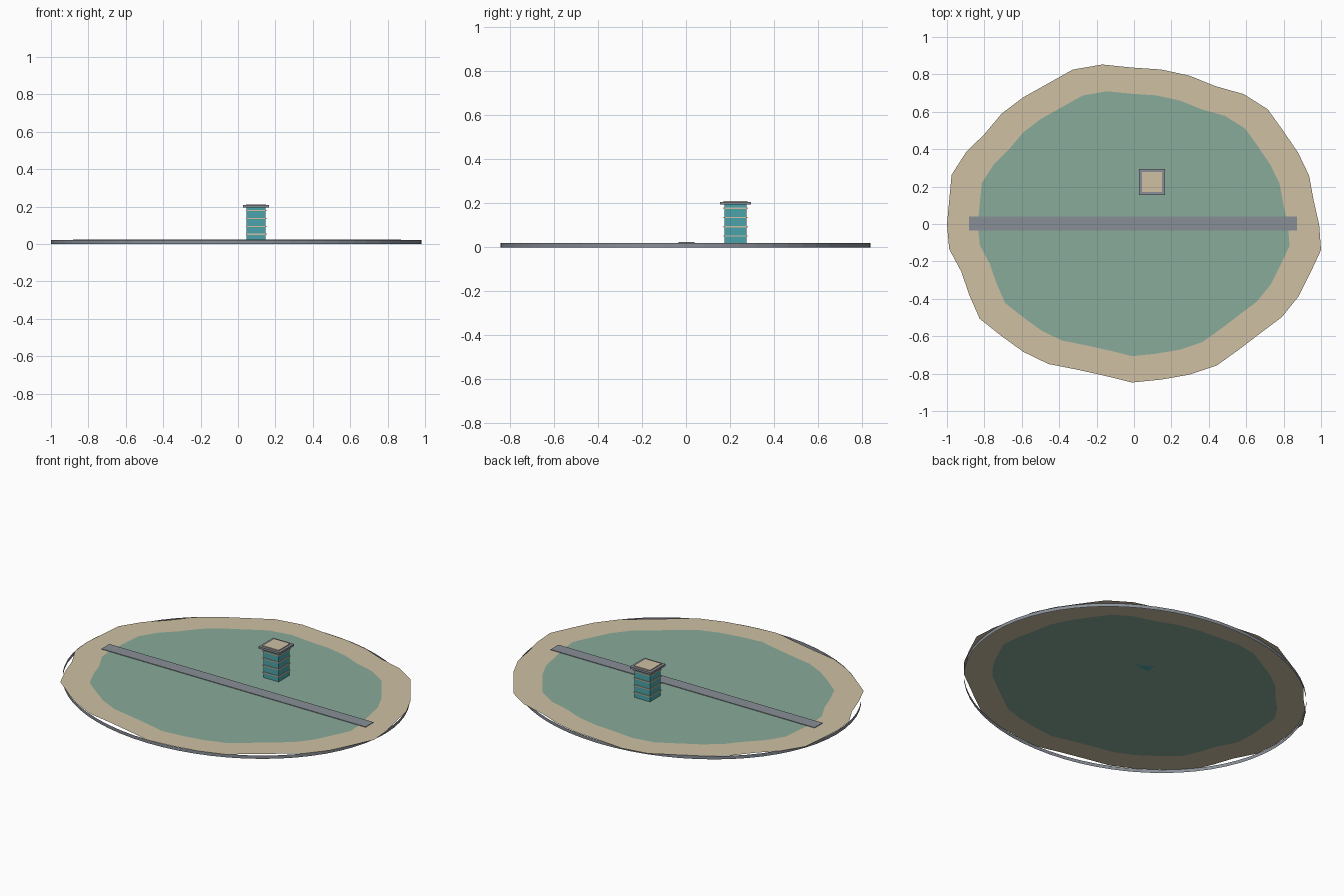
import bpy, bmesh, math

if "Cube" in bpy.data.objects:
    bpy.data.objects.remove(bpy.data.objects["Cube"])

def material(name, rgb):
    m = bpy.data.materials.new(name)
    m.diffuse_color = (*rgb, 1)
    m.use_nodes = True
    m.node_tree.nodes["Principled BSDF"].inputs["Base Color"].default_value = m.diffuse_color
    return m

SAND = material("sand", (0.62, 0.53, 0.37))
GREEN = material("lagoon_green", (0.25, 0.41, 0.32))
GREY = material("stone_grey", (0.25, 0.275, 0.31))
TEAL = material("teal_glass", (0.07, 0.37, 0.40))

CX, CY, A, B, TOP = -0.01, -0.003, 0.99, 0.841, 0.02
# Uneven shoreline: radius factor every nine degrees
SHORE = [1.01, .992, 1.005, 1.006, 1.01, 1.036, 1.025, .988, .996, .998,
         .998, 1.03, 1.036, 1.005, 1.0, .997, .983, 1.008, 1.025, 1.0,
         1.0, 1.0, .97, .987, 1.018, 1.0, 1.0, .995, .969, .972,
         1.004, .998, 1.003, 1.006, .982, .978, 1.0, 1.008, 1.01, 1.033]

def loop(bm, factors, z):
    n = len(factors)
    return [bm.verts.new((CX + A * f * math.cos(math.tau * i / n),
                          CY + B * f * math.sin(math.tau * i / n), z))
            for i, f in enumerate(factors)]

def bridge(bm, a, b):
    n = len(a)
    for i in range(n):
        j = (i + 1) % n
        bm.faces.new((a[i], a[j], b[j], b[i]))

def finish(bm, name, mat):
    me = bpy.data.meshes.new(name)
    bm.to_mesh(me)
    bm.free()
    ob = bpy.data.objects.new(name, me)
    me.materials.append(mat)
    bpy.context.collection.objects.link(ob)
    return ob

def box(name, x, y, hx, hy, z0, z1, mat):
    bm = bmesh.new()
    bmesh.ops.create_cube(bm, size=1)
    for v in bm.verts:
        v.co = (x + v.co.x * 2 * hx, y + v.co.y * 2 * hy,
                z0 + (v.co.z + 0.5) * (z1 - z0))
    return finish(bm, name, mat)

# Beach ring and green centre, thin sheets
inner = [f * 0.833 for f in SHORE]
bm = bmesh.new()
bridge(bm, loop(bm, SHORE, TOP), loop(bm, inner, TOP))
finish(bm, "beach_ring", SAND)
bm = bmesh.new()
bm.faces.new(loop(bm, inner, TOP))
finish(bm, "green_ground", GREEN)

# Open oval wall under the shoreline
bm = bmesh.new()
bridge(bm, loop(bm, [1] * 64, 0), loop(bm, [1] * 64, TOP))
finish(bm, "edge_wall", GREY)

# Straight road across the island
box("road", -0.005, 0.002, 0.876, 0.037, 0.0205, 0.024, GREY)

# Tower with floor bands, wide cap and roof panel
TX, TY = 0.097, 0.225
box("tower_body", TX, TY, 0.051, 0.051, TOP, 0.196, TEAL)
for i in range(4):
    z = 0.052 + i * 0.042
    box(f"floor_band_{i + 1}", TX, TY, 0.055, 0.055, z - 0.003, z + 0.003, SAND)
box("tower_cap", TX, TY, 0.0695, 0.0695, 0.195, 0.207, GREY)
box("roof_panel", TX, TY, 0.054, 0.054, 0.206, 0.212, SAND)
